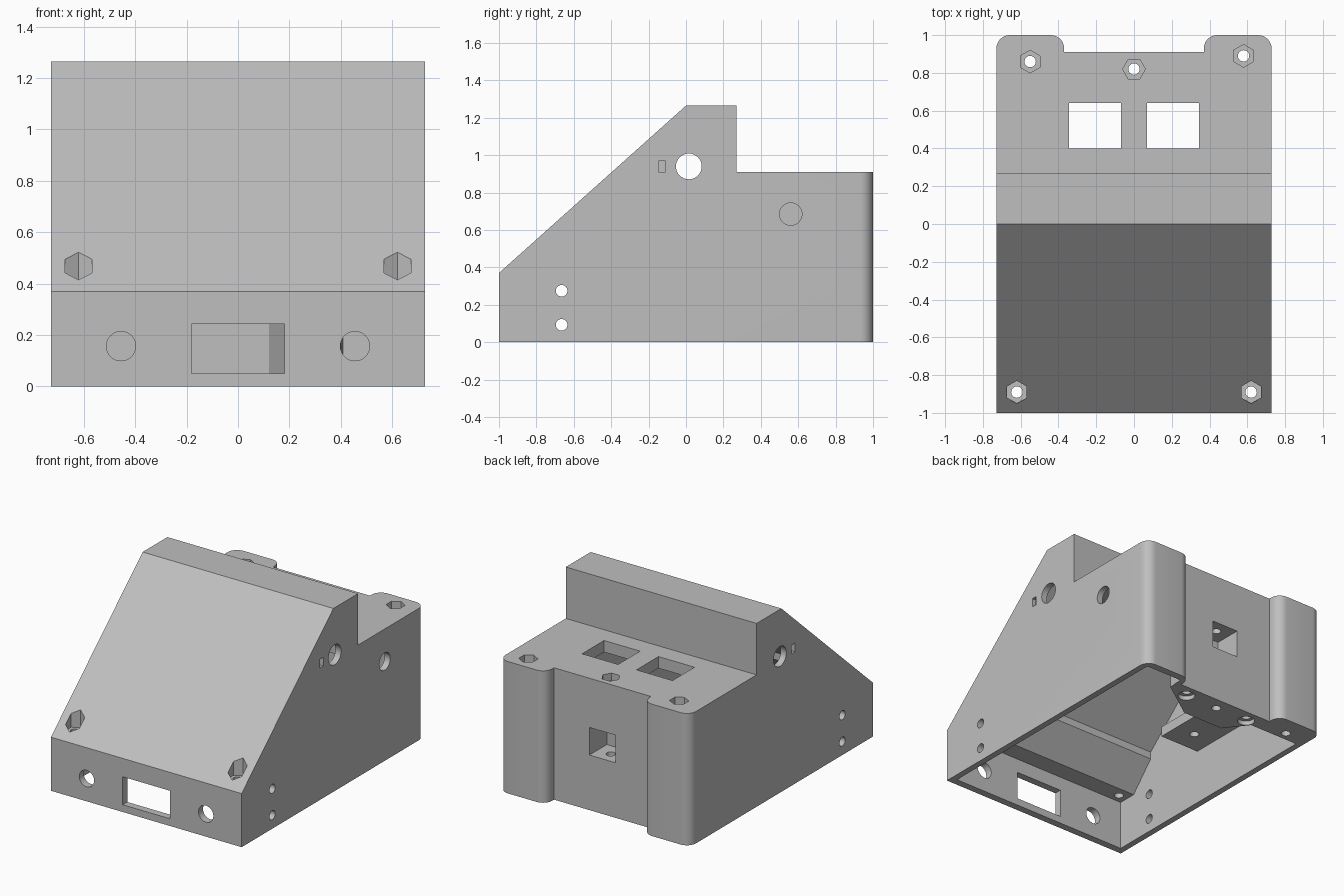
import bpy, bmesh, math
from mathutils import Matrix, Vector

cube = bpy.data.objects.get("Cube")
if cube:
    bpy.data.objects.remove(cube, do_unlink=True)

grey = bpy.data.materials.new("plain grey")
grey.use_nodes = True
colour = (0.52, 0.52, 0.52, 1)
grey.diffuse_color = colour
grey.node_tree.nodes["Principled BSDF"].inputs["Base Color"].default_value = colour


def prism(name, points, start, end, axis="z"):
    """Extrude a flat outline; axis x takes (y, z) points, axis z takes (x, y)."""
    place = (lambda p, t: (t, p[0], p[1])) if axis == "x" else (lambda p, t: (p[0], p[1], t))
    bm = bmesh.new()
    base = bm.faces.new([bm.verts.new(place(p, start)) for p in points])
    moved = bmesh.ops.extrude_face_region(bm, geom=[base])["geom"]
    shift = Vector(place((0, 0), end - start))
    bmesh.ops.translate(bm, verts=[v for v in moved if isinstance(v, bmesh.types.BMVert)], vec=shift)
    bmesh.ops.recalc_face_normals(bm, faces=bm.faces[:])
    mesh = bpy.data.meshes.new(name)
    bm.to_mesh(mesh)
    bm.free()
    mesh.materials.append(grey)
    obj = bpy.data.objects.new(name, mesh)
    bpy.context.collection.objects.link(obj)
    return obj


def box(name, x0, x1, y0, y1, z0, z1):
    return prism(name, [(x0, y0), (x1, y0), (x1, y1), (x0, y1)], z0, z1)


def circle(cx, cy, radius, sides=32, turn=0):
    angles = [turn + math.tau * i / sides for i in range(sides)]
    return [(cx + radius * math.cos(a), cy + radius * math.sin(a)) for a in angles]


def apply_boolean(target, other, mode="DIFFERENCE"):
    """Combine two solids and discard the helper."""
    other.hide_render = True
    mod = target.modifiers.new("cut", "BOOLEAN")
    mod.operation, mod.solver, mod.object = mode, "EXACT", other
    bpy.context.view_layer.objects.active = target
    bpy.ops.object.modifier_apply(modifier=mod.name)
    bpy.data.objects.remove(other, do_unlink=True)


def corner(cx, cy, radius, start):
    return [(cx + radius * math.cos(start + math.pi / 2 * i / 8),
             cy + radius * math.sin(start + math.pi / 2 * i / 8)) for i in range(9)]


# Outer body: sloped side profile trimmed by the rounded plan
W, R = 0.728, 0.07
body = prism("housing", [(-1, 0), (1.1, 0), (1.1, 0.91), (0.27, 0.91), (0.27, 1.265),
                         (0, 1.265), (-1, 0.37)], -W, W, "x")
half = corner(W - R, 1 - R, R, 0) + corner(0.37 + R, 1 - R, R, math.pi / 2) + [(0.37, 0.91)]
plan = [(W, -1.1)] + half + [(-x, y) for x, y in reversed(half)] + [(-W, -1.1)]
plan = [(x * 1.00001, y) for x, y in plan]
apply_boolean(body, prism("plan_trim", plan, -0.1, 1.5), "INTERSECT")

# Cavity open at the bottom, leaving the rear block and the inner ledge solid
cavity = prism("cavity", [(-0.95, -0.1), (0.95, -0.1), (0.95, 0.83), (0.22, 0.83), (0.22, 1.2),
                          (0.04, 1.2), (-0.65, 0.58), (-0.65, 0.53), (-0.82, 0.34),
                          (-0.95, 0.34)], -0.685, 0.685, "x")
rear_block = [(0.42, 1.1), (0.4, 0.84), (0.12, 0.645), (-0.19, 0.645), (-0.31, 0.8),
              (-0.8, 0.8), (-0.8, 1.1)]
apply_boolean(cavity, prism("rear_block", rear_block, -0.2, 1.1))
apply_boolean(cavity, box("inner_ledge", -0.8, -0.385, -0.185, 0.26, 0.38, 0.45))
apply_boolean(body, cavity)

cutters = []

# Screw holes with hexagonal nut pockets
for x, y, floor, turn in [(-0.62, -0.89, 0.4, 0.5), (0.62, -0.89, 0.4, 0.5),
                          (-0.55, 0.86, 0.86, 0.5), (0.58, 0.89, 0.86, 0.5), (0, 0.82, 0.86, 0)]:
    cutters.append(prism("nut_pocket", circle(x, y, 0.06, 6, turn * math.pi / 3), floor, 1.1))
    cutters.append(prism("screw_hole", circle(x, y, 0.03), -0.1, 1.0))
cutters.append(prism("ledge_hole", circle(-0.53, -0.03, 0.03, 24), 0.3, 0.5))

# Mirrored roof windows, front button holes, rear foot sockets and side recesses
turn_front = Matrix.Rotation(math.pi / 2, 4, "X")
for s in (-1, 1):
    x0, x1 = sorted((s * 0.07, s * 0.345))
    cutters.append(box("roof_window", x0, x1, 0.4, 0.64, 0.7, 1.0))
    button = prism("button_hole", circle(s * 0.455, 0.157, 0.057), 0.9, 1.1)
    button.data.transform(turn_front)
    cutters.append(button)
    cutters.append(prism("foot_socket", circle(s * 0.25, 0.82, 0.055), -0.1, 0.03))
    cutters.append(prism("foot_hole", circle(s * 0.25, 0.82, 0.03), -0.1, 0.15))
    x0, x1 = sorted((s * 0.7, s * 0.8))
    cutters.append(box("side_recess", x0, x1, -0.147, -0.109, 0.91, 0.97))

# Front display slot and rear square pocket
cutters.append(box("front_slot", -0.18, 0.18, -1.1, -0.9, 0.05, 0.243))
cutters.append(box("rear_pocket", -0.1, 0.1, 0.72, 1.0, 0.38, 0.57))

# Round holes through the side walls
for y, z, radius, start in [(0.015, 0.94, 0.069, -1), (-0.665, 0.275, 0.031, -1),
                            (-0.665, 0.093, 0.031, -1), (0.56, 0.685, 0.06, 0.6)]:
    cutters.append(prism("side_hole", circle(y, z, radius), start, 1, "x"))

for cutter in cutters:
    apply_boolean(body, cutter)

# Smooth the round surfaces and keep the edges crisp
bpy.ops.object.select_all(action="DESELECT")
body.select_set(True)
bpy.context.view_layer.objects.active = body
bpy.ops.object.shade_smooth_by_angle(angle=math.radians(30))
